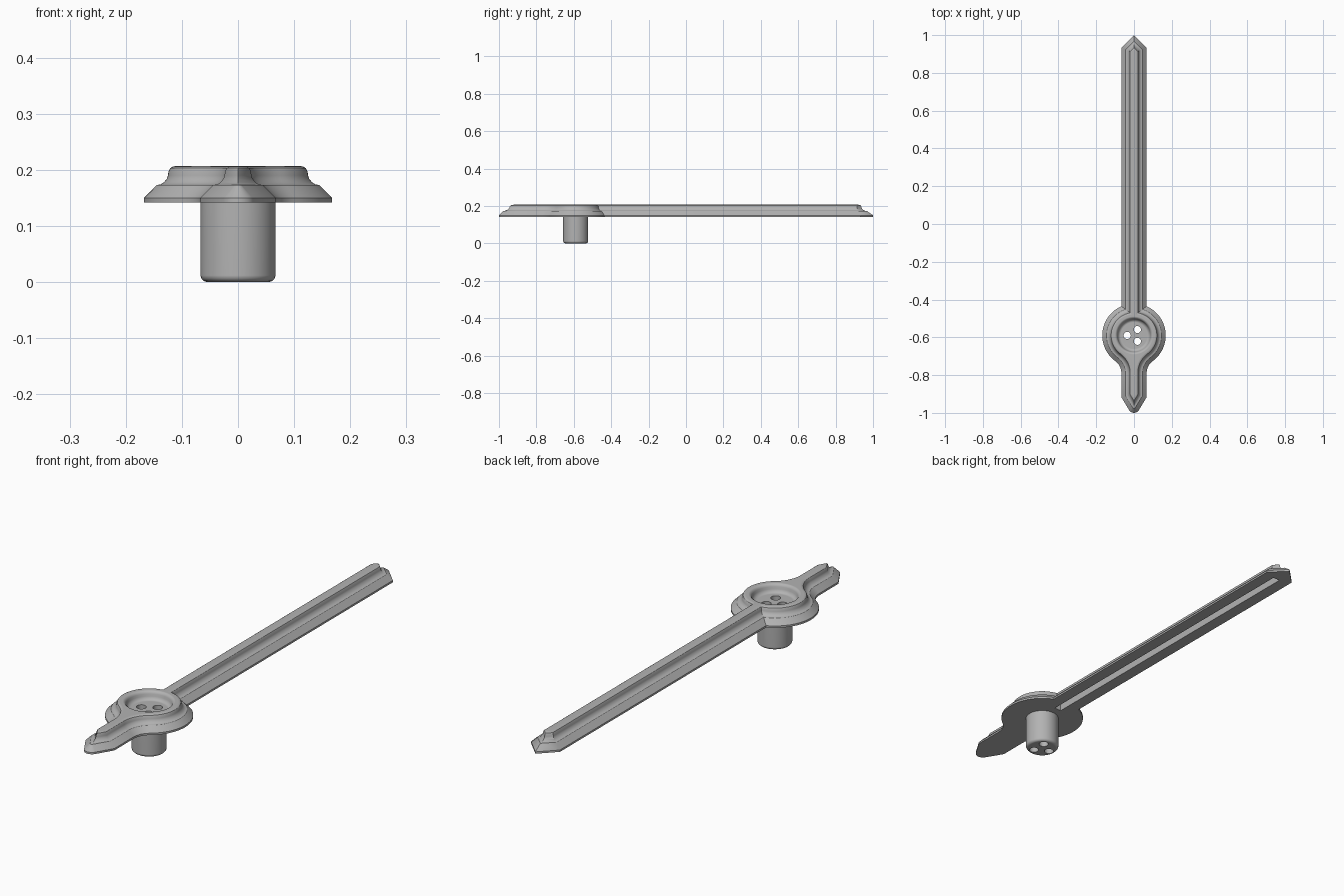
import bpy, bmesh
from math import sin, cos, tan, pi, sqrt, asin, atan2, radians

cube = bpy.data.objects.get("Cube")
if cube:
    bpy.data.objects.remove(cube)

HUB_Y, HUB_R, HALF_W = -0.59, 0.168, 0.067
FILLET, TIP_R, TIP_ANGLE = 0.08, 0.03, radians(31)

grey = bpy.data.materials.new("satin grey")
grey.use_nodes = True
grey.diffuse_color = (0.45, 0.45, 0.45, 1)
grey.node_tree.nodes["Principled BSDF"].inputs["Base Color"].default_value = grey.diffuse_color


def make_object(name, bm):
    bmesh.ops.remove_doubles(bm, verts=bm.verts, dist=1e-5)
    bmesh.ops.recalc_face_normals(bm, faces=bm.faces)
    mesh = bpy.data.meshes.new(name)
    bm.to_mesh(mesh)
    bm.free()
    mesh.materials.append(grey)
    obj = bpy.data.objects.new(name, mesh)
    bpy.context.collection.objects.link(obj)
    return obj


def loft(name, rings):
    """Join closed rings of equal length and cap both ends."""
    bm = bmesh.new()
    loops = [[bm.verts.new(p) for p in ring] for ring in rings]
    n = len(loops[0])
    for a, b in zip(loops, loops[1:]):
        for i in range(n):
            j = (i + 1) % n
            bm.faces.new((a[i], a[j], b[j], b[i]))
    bm.faces.new(loops[0][::-1])
    bm.faces.new(loops[-1])
    return make_object(name, bm)


def lathe(name, profile, x=0, y=HUB_Y, sides=64):
    return loft(name, [[(x + r * cos(2 * pi * i / sides), y + r * sin(2 * pi * i / sides), z)
                        for i in range(sides)] for r, z in profile])


def arc(cx, cy, r, a, b, n):
    return [(cx + r * cos(a + (b - a) * i / n), cy + r * sin(a + (b - a) * i / n))
            for i in range(n + 1)]


def outline(d):
    """Plan outline of the hand, moved inward by d."""
    w, r = HALF_W - d, HUB_R - d
    tip = 1 - sqrt(2) * d
    # pointed end, then the round hub
    half = [(0, tip), (w, tip - w)]
    drop = sqrt((HUB_R + FILLET) ** 2 - (HALF_W + FILLET) ** 2)
    join = atan2(-drop, HALF_W + FILLET)
    half += arc(0, HUB_Y, r, pi / 2 - asin(w / r), join, 28)
    # fillet into the tail
    half += arc(HALF_W + FILLET, HUB_Y - drop, FILLET + d, join + pi, pi, 10)[1:]
    # tapered tail with a blunt tip
    apex = -1 + TIP_R - TIP_R / sin(TIP_ANGLE) + d / sin(TIP_ANGLE)
    half.append((w, apex + w / tan(TIP_ANGLE)))
    if d < TIP_R:
        half += arc(0, -1 + TIP_R, TIP_R - d, -TIP_ANGLE, -pi / 2, 6)
    else:
        half += [(0, apex)] * 7
    return half + [(-x, y) for x, y in half[-2:0:-1]]


def boolean(target, cutter, operation):
    mod = target.modifiers.new(cutter.name, 'BOOLEAN')
    mod.object, mod.operation, mod.solver = cutter, operation, 'EXACT'
    bpy.context.view_layer.objects.active = target
    bpy.ops.object.modifier_apply(modifier=mod.name)
    bpy.data.objects.remove(cutter)


# Moulded plate: chamfer, cove and rounded ridge
moulding = [(0, .142), (0, .15), (.023, .173), (.03, .174), (.036, .178), (.041, .184),
            (.043, .19), (.044, .197), (.047, .203), (.052, .206), (.058, .207)]
hand = loft("pointer_hand", [[(x, y, z) for x, y in outline(d)] for d, z in moulding])

# Mounting stud with rounded lower edge
stud = lathe("stud", [(.055, 0), (.061, .002), (.065, .006), (.067, .012), (.067, .146)])
boolean(hand, stud, 'UNION')

# Dished face of the hub
dish = lathe("dish", [(.07, .173), (.077, .175), (.083, .18), (.086, .187), (.088, .196),
                      (.091, .202), (.096, .206), (.102, .2072), (.102, .23)])
boolean(hand, dish, 'DIFFERENCE')

# Three through holes
for k in range(3):
    a = pi / 3 + k * 2 * pi / 3
    hole = lathe("hole", [(.019, -.05), (.019, .25)], .036 * cos(a), HUB_Y + .036 * sin(a), 24)
    boolean(hand, hole, 'DIFFERENCE')

# Long hollow under the ridge
corners = [(-.016, -.49), (.016, -.49), (.016, .915), (-.016, .915)]
slot = loft("slot", [[(x, y, z) for x, y in corners] for z in (.1, .19)])
boolean(hand, slot, 'DIFFERENCE')

# Smooth shading with crisp edges
bpy.ops.object.select_all(action='DESELECT')
hand.select_set(True)
bpy.context.view_layer.objects.active = hand
bpy.ops.object.shade_smooth_by_angle(angle=radians(32))
normals = hand.modifiers.new("weighted normals", 'WEIGHTED_NORMAL')
normals.keep_sharp = True
